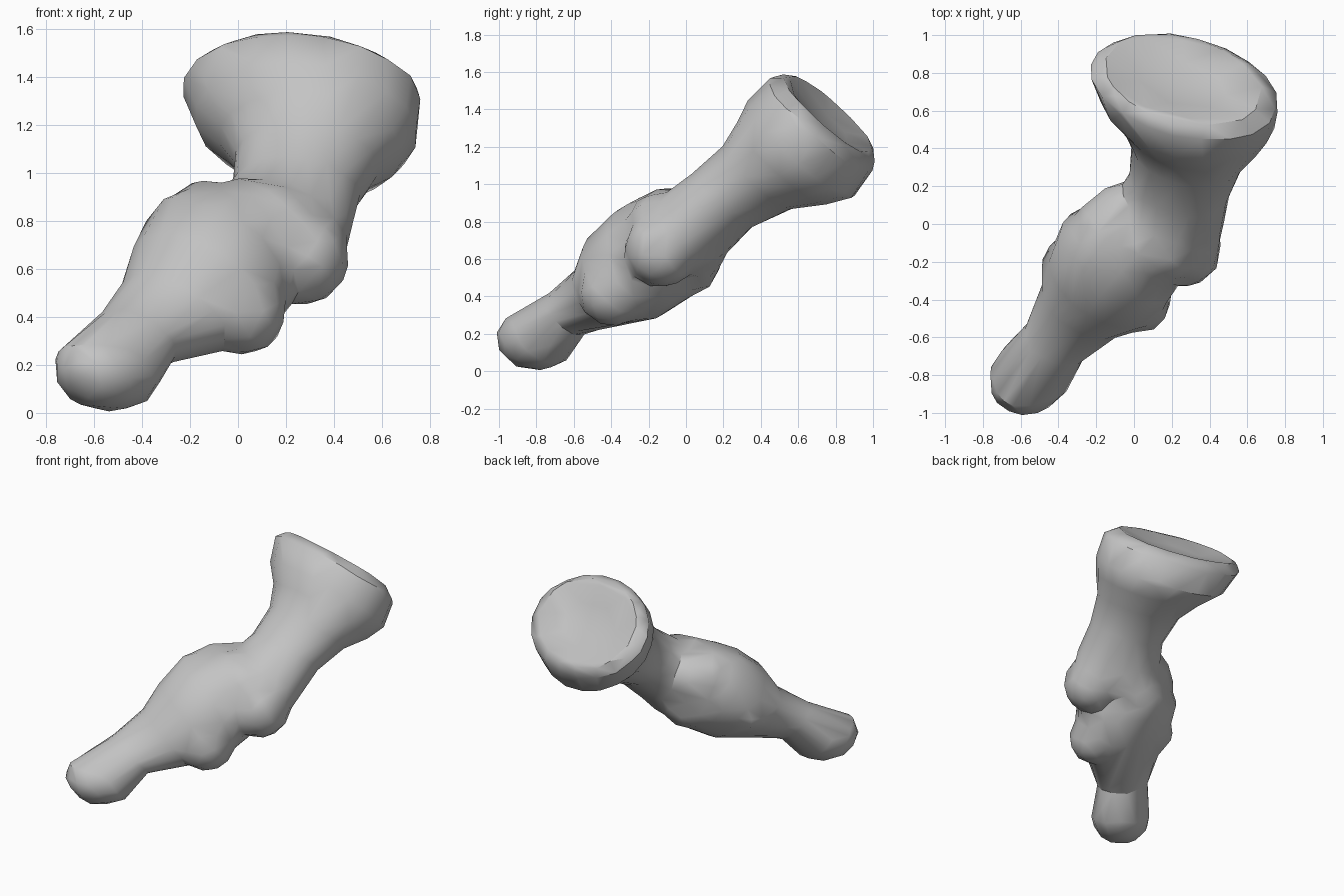
import bpy
import bmesh
import math
from mathutils import Vector, Matrix

if "Cube" in bpy.data.objects:
    bpy.data.objects.remove(bpy.data.objects["Cube"], do_unlink=True)

SIDES = 20
bm = bmesh.new()


def ring(centre, axis, a, b, roll):
    """Ellipse across the axis: half-width a sideways, half-thickness b."""
    n = Vector(axis).normalized()
    u = Vector((1, 0, 0))
    u = (u - n * u.dot(n)).normalized()
    u.rotate(Matrix.Rotation(roll, 3, n))
    v = n.cross(u)
    angles = [2 * math.pi * i / SIDES for i in range(SIDES)]
    return [bm.verts.new(Vector(centre) + u * a * math.cos(t) + v * b * math.sin(t))
            for t in angles]


def tube(stations, axis, roll=0):
    """Closed loft through elliptical sections."""
    rings = [ring(c, axis, a, b, roll) for c, a, b in stations]
    for r, s in zip(rings, rings[1:]):
        for i in range(SIDES):
            j = (i + 1) % SIDES
            bm.faces.new((r[i], r[j], s[j], s[i]))
    bm.faces.new(rings[0][::-1])
    bm.faces.new(rings[-1])


def swelling(centre, size):
    """Rounded swelling at a joint."""
    m = Matrix.Translation(centre) @ Matrix.Diagonal((*size, 1))
    bmesh.ops.create_icosphere(bm, subdivisions=3, radius=1, matrix=m)


# Upper bone: shaft, flared head, bevelled rim and shallow hollow socket
tube([((.15, -.10, .64), .28, .20),
      ((.17, .03, .77), .31, .23),
      ((.24, .20, .92), .27, .215),
      ((.285, .385, 1.04), .305, .25),
      ((.305, .515, 1.115), .39, .325),
      ((.285, .615, 1.19), .475, .385),
      ((.265, .73, 1.33), .515, .365),
      ((.255, .775, 1.375), .44, .31),
      ((.255, .74, 1.34), .24, .16),
      ((.255, .73, 1.33), .08, .05)], (.16, .68, .72), roll=-.17)

# Lower bones: swollen base, neck and rounded tip
tube([((0, -.08, .72), .28, .28),
      ((-.08, -.17, .63), .36, .31),
      ((-.16, -.32, .51), .34, .29),
      ((-.27, -.44, .41), .26, .20),
      ((-.42, -.625, .32), .185, .145),
      ((-.53, -.78, .18), .21, .19),
      ((-.605, -.86, .145), .19, .18),
      ((-.65, -.92, .11), .13, .12),
      ((-.665, -.94, .10), .06, .06)], (.5, .6, .62))

# Joint swellings on both sides
swelling((.28, -.13, .65), (.185, .20, .20))
swelling((-.03, -.01, .59), (.20, .20, .19))
swelling((.02, -.39, .42), (.18, .19, .18))
swelling((.05, -.33, .58), (.16, .15, .17))
swelling((-.35, -.24, .51), (.14, .18, .13))
swelling((-.20, -.17, .78), (.17, .15, .15))

# Soft tissue filling the hollows between the bones
swelling((0, -.27, .54), (.23, .23, .22))
swelling((.06, -.24, .53), (.16, .16, .16))
swelling((.03, -.10, .79), (.21, .21, .19))
swelling((.15, -.12, .77), (.20, .20, .19))
swelling((-.12, -.06, .76), (.22, .22, .21))
swelling((-.06, .04, .78), (.18, .18, .18))
swelling((.08, .05, .66), (.20, .17, .17))

bmesh.ops.recalc_face_normals(bm, faces=bm.faces[:])
mesh = bpy.data.meshes.new("finger_bones")
bm.to_mesh(mesh)
bm.free()
bones = bpy.data.objects.new("finger_bones", mesh)
bpy.context.collection.objects.link(bones)
for o in bpy.context.selected_objects:
    o.select_set(False)
bones.select_set(True)
bpy.context.view_layer.objects.active = bones


def apply(kind, **settings):
    mod = bones.modifiers.new(kind.lower(), kind)
    for key, value in settings.items():
        setattr(mod, key, value)
    bpy.ops.object.modifier_apply(modifier=mod.name)


# Fuse the parts into one skin, soften it, then reduce it to broad facets
apply('REMESH', mode='VOXEL', voxel_size=.025)
apply('SMOOTH', factor=.5, iterations=8)
apply('DECIMATE', ratio=min(1, 700 / (2 * len(bones.data.polygons))))

# Plain grey surface
grey = bpy.data.materials.new("plain_grey")
grey.use_nodes = True
colour = (.55, .55, .55, 1)
grey.diffuse_color = colour
grey.node_tree.nodes["Principled BSDF"].inputs["Base Color"].default_value = colour
bones.data.materials.clear()
bones.data.materials.append(grey)
bpy.ops.object.shade_smooth_by_angle(angle=math.radians(32))
